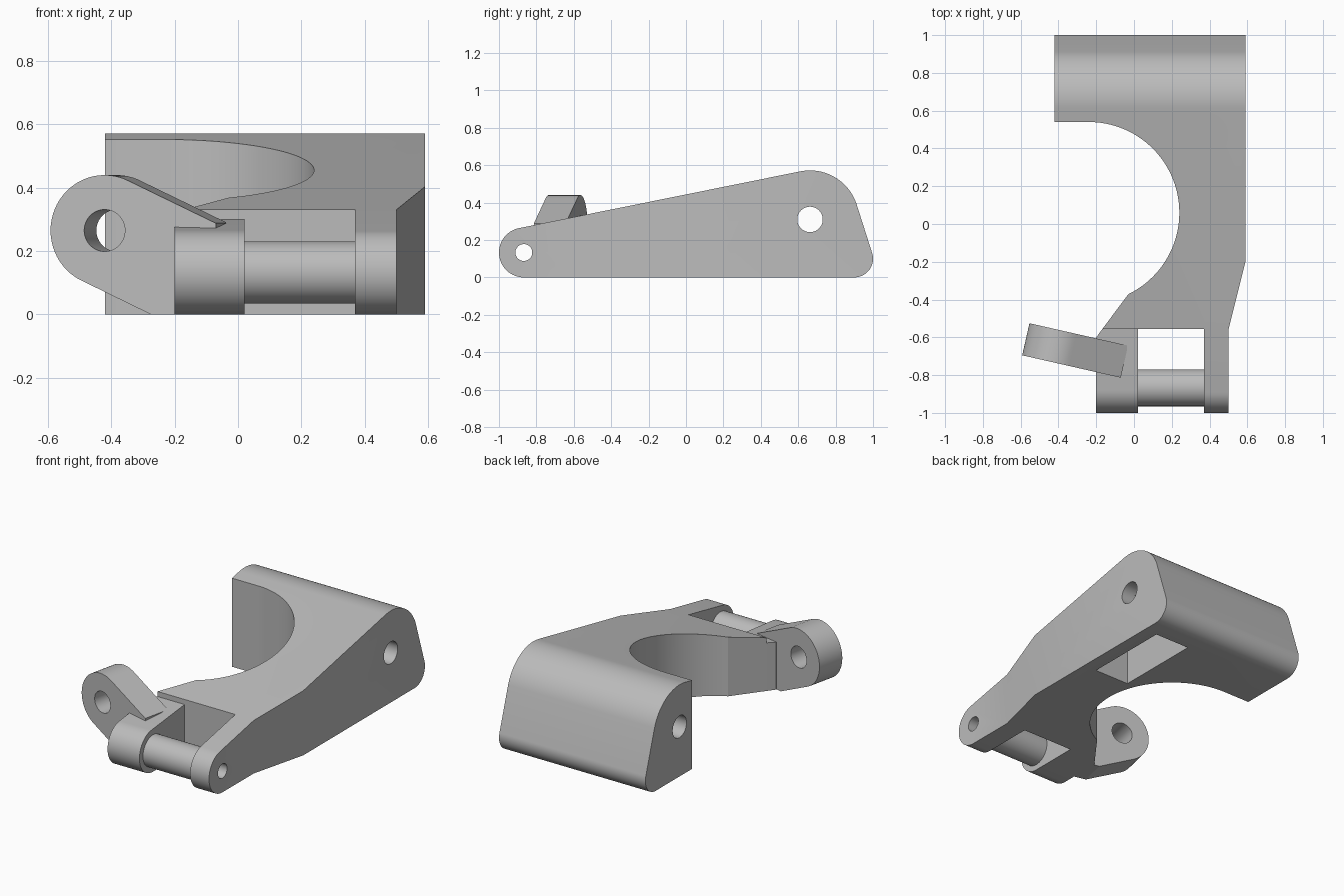
import bpy, bmesh, math
from mathutils import Matrix, Vector
from mathutils.geometry import convex_hull_2d

cube = bpy.data.objects.get("Cube")
if cube:
    bpy.data.objects.remove(cube, do_unlink=True)

grey = bpy.data.materials.new("plain_grey")
grey.use_nodes = True
COLOUR = (0.5, 0.5, 0.5, 1)
grey.diffuse_color = COLOUR
grey.node_tree.nodes["Principled BSDF"].inputs["Base Color"].default_value = COLOUR

# Axis frames: profile (a, b) and extrusion depth c mapped into the model
PLAN = Matrix.Identity(4)
SIDE = Matrix(((0, 0, 1, 0), (1, 0, 0, 0), (0, 1, 0, 0), (0, 0, 0, 1)))
FRONT = Matrix(((1, 0, 0, 0), (0, 0, -1, 0), (0, 1, 0, 0), (0, 0, 0, 1)))


def arc(cx, cy, r, start=0, end=360, n=64):
    steps = [math.radians(start + (end - start) * i / n) for i in range(n + 1)]
    if end - start == 360:
        steps.pop()
    return [(cx + r * math.cos(t), cy + r * math.sin(t)) for t in steps]


def hull(pts):
    return [pts[i] for i in convex_hull_2d([Vector(p) for p in pts])]


def prism(name, pts, lo, hi, frame):
    bm = bmesh.new()
    face = bm.faces.new([bm.verts.new((a, b, lo)) for a, b in pts])
    top = bmesh.ops.extrude_face_region(bm, geom=[face])["geom"]
    bmesh.ops.translate(bm, vec=(0, 0, hi - lo),
                        verts=[g for g in top if isinstance(g, bmesh.types.BMVert)])
    bmesh.ops.transform(bm, matrix=frame, verts=bm.verts)
    bmesh.ops.recalc_face_normals(bm, faces=bm.faces)
    mesh = bpy.data.meshes.new(name)
    bm.to_mesh(mesh)
    bm.free()
    mesh.materials.append(grey)
    obj = bpy.data.objects.new(name, mesh)
    bpy.context.collection.objects.link(obj)
    return obj


def select(obj):
    bpy.ops.object.select_all(action="DESELECT")
    obj.select_set(True)
    bpy.context.view_layer.objects.active = obj


def combine(obj, operation, tool):
    tool.hide_render = True
    select(obj)
    mod = obj.modifiers.new(operation, "BOOLEAN")
    mod.operation, mod.solver, mod.object = operation, "EXACT", tool
    bpy.ops.object.modifier_apply(modifier=mod.name)
    bpy.data.objects.remove(tool, do_unlink=True)


PIN = (-0.867, 0.133)
BORE = (0.663, 0.31)
STEP_Y = -0.555


def drill_pin(obj):
    combine(obj, "DIFFERENCE", prism("cutter", arc(*PIN, 0.045), -0.7, 0.7, SIDE))


# Main bracket: wedge side profile trimmed to the C-shaped plan
bracket = prism("bracket_body",
                hull(arc(*PIN, 0.133) + arc(*BORE, 0.262, n=96) + arc(0.9, 0.1, 0.1)),
                -0.8, 0.8, SIDE)
plan = [(-0.42, 1.1), (0.59, 1.1), (0.59, -0.2), (0.5, -0.56), (0.5, -1.1),
        (0.37, -1.1), (0.37, STEP_Y), (-0.167, STEP_Y)]
plan += arc(-0.24, 0.06, 0.48, -64, 90) + [(-0.42, 0.54)]
combine(bracket, "INTERSECT", prism("cutter", plan, -0.2, 0.8, PLAN))
combine(bracket, "DIFFERENCE", prism("cutter", arc(*BORE, 0.068), -0.7, 0.7, SIDE))
drill_pin(bracket)

# Underside pocket
pocket = [(0.26, 0.25), (0.5, 0.25), (0.5, 0.8), (0.26, 0.8)]
combine(bracket, "DIFFERENCE", prism("cutter", pocket, -0.1, 0.38, PLAN))

# Lower lug beside the slot
lug = prism("front_lug", hull(arc(*PIN, 0.133) + [(STEP_Y, 0.3), (STEP_Y, 0)]),
            -0.2, 0.02, SIDE)
lug_plan = [(-0.3, -1.1), (0.1, -1.1), (0.1, STEP_Y), (-0.167, STEP_Y),
            (-0.2, -0.6), (-0.3, -0.6)]
combine(lug, "INTERSECT", prism("cutter", lug_plan, -0.1, 0.5, PLAN))
drill_pin(lug)

# Hollow pin between the lugs
pin = prism("cross_pin", arc(*PIN, 0.098), 0.02, 0.37, SIDE)
drill_pin(pin)

# Angled ear with its own hole
turn = (Matrix.Translation((-0.402, -0.649, 0))
        @ Matrix.Rotation(math.radians(-12.8), 4, "Z") @ FRONT)
ear = prism("side_ear",
            hull(arc(0, 0.265, 0.175) + [(0.36, 0.288), (0.36, 0), (0.15, 0)]),
            -0.087, 0.087, turn)
combine(ear, "DIFFERENCE", prism("cutter", arc(0, 0.265, 0.066), -0.3, 0.3, turn))

for part in (bracket, lug, pin, ear):
    select(part)
    bpy.ops.object.shade_smooth_by_angle(angle=math.radians(20))
